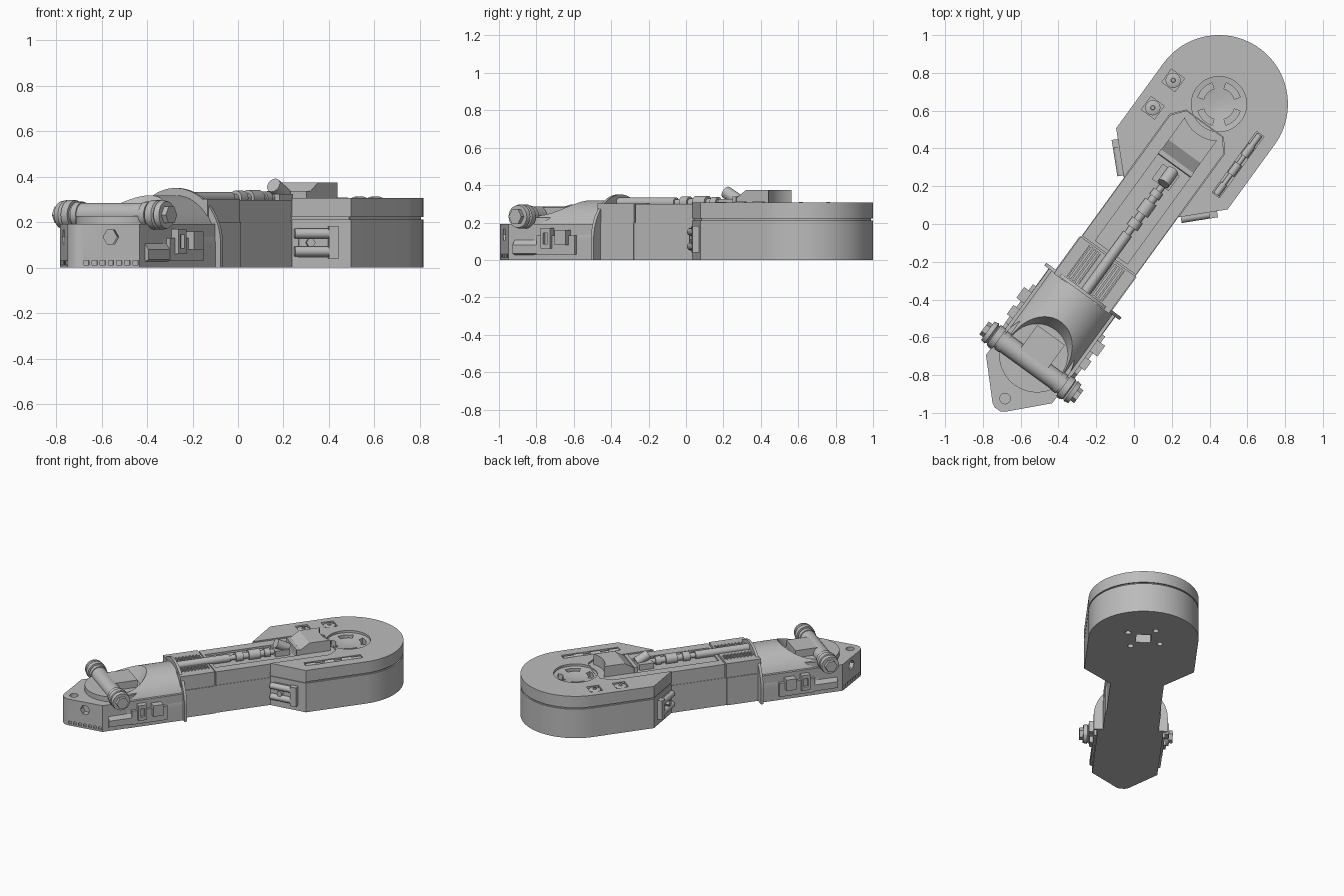
import bpy, bmesh, math
from mathutils import Matrix, Vector

cube = bpy.data.objects.get("Cube")
if cube:
    bpy.data.objects.remove(cube)

grey = bpy.data.materials.new("plain grey")
grey.use_nodes = True
grey.diffuse_color = (0.5, 0.5, 0.5, 1)
grey.node_tree.nodes["Principled BSDF"].inputs["Base Color"].default_value = (0.5, 0.5, 0.5, 1)

# Parts are built along the arm axis, with the large round end at the origin
PLACE = Matrix.Translation((0.45, 0.635, 0)) @ Matrix.Rotation(math.radians(54), 4, 'Z')
parts = []


def finish(name, bm):
    bmesh.ops.recalc_face_normals(bm, faces=bm.faces)
    me = bpy.data.meshes.new(name)
    bm.to_mesh(me)
    bm.free()
    ob = bpy.data.objects.new(name, me)
    bpy.context.collection.objects.link(ob)
    me.materials.append(grey)
    ob.matrix_world = PLACE
    parts.append(ob)
    return ob


def extrude(name, points, offset):
    bm = bmesh.new()
    face = bm.faces.new([bm.verts.new(p) for p in points])
    res = bmesh.ops.extrude_face_region(bm, geom=[face])
    moved = [g for g in res["geom"] if isinstance(g, bmesh.types.BMVert)]
    bmesh.ops.translate(bm, verts=moved, vec=offset)
    return finish(name, bm)


def prism(name, outline, z0, z1):
    return extrude(name, [(x, y, z0) for x, y in outline], (0, 0, z1 - z0))


def box(name, x0, x1, y0, y1, z0, z1):
    return prism(name, [(x0, y0), (x1, y0), (x1, y1), (x0, y1)], z0, z1)


def turned(name, start, axis, profile, sides=32):
    """Solid of revolution; profile gives (distance along axis, radius)."""
    rot = Vector(axis).to_track_quat('Z', 'Y')
    bm = bmesh.new()
    rings = []
    for d, r in profile:
        rings.append([bm.verts.new(Vector(start) + rot @ Vector(
            (r * math.cos(a), r * math.sin(a), d)))
            for a in (2 * math.pi * i / sides for i in range(sides))])
    for lo, hi in zip(rings, rings[1:]):
        for i in range(sides):
            j = (i + 1) % sides
            bm.faces.new((lo[i], lo[j], hi[j], hi[i]))
    bm.faces.new(rings[0])
    bm.faces.new(rings[-1])
    return finish(name, bm)


def rod(name, start, axis, length, r, sides=32):
    return turned(name, start, axis, [(0, r), (length, r)], sides)


def arc(cx, cy, r, a0, a1, n):
    steps = (math.radians(a0 + (a1 - a0) * i / n) for i in range(n + 1))
    return [(cx + r * math.cos(a), cy + r * math.sin(a)) for a in steps]


def cut(targets, cutters):
    for ob in targets:
        for c in cutters:
            mod = ob.modifiers.new("cut", 'BOOLEAN')
            mod.operation, mod.solver, mod.object = 'DIFFERENCE', 'EXACT', c
            with bpy.context.temp_override(object=ob, active_object=ob):
                bpy.ops.object.modifier_apply(modifier=mod.name)
    for c in cutters:
        parts.remove(c)
        bpy.data.objects.remove(c)


def head_outline(r):
    return arc(0, 0, r, -90, 90, 48) + [(-0.424, r), (-0.61, r - 0.185),
                                       (-0.61, 0.185 - r), (-0.424, -r)]


Z = (0, 0, 1)

# Large round end: base, seam and lid
head_base = prism("head_base", head_outline(0.365), 0, 0.212)
prism("head_seam", head_outline(0.355), 0.2, 0.23)
head_lid = prism("head_lid", head_outline(0.365), 0.222, 0.306)
cut([head_base], [rod("hole", (0.13 * math.cos(a), 0.13 * math.sin(a), -0.02), Z, 0.05, 0.02, 16)
                  for a in (0.6, 2.1, 3.8, 5.3)] + [box("hole", -0.05, 0.05, -0.05, 0.05, -0.02, 0.06)])

# Arm: main beam, upper beam with a shallow channel, wider rear section
box("arm_lower", -1.24, -0.5, -0.178, 0.178, 0, 0.2)
arm_shape = [(-0.99, -0.175), (-0.2, -0.175), (-0.13, -0.12), (-0.13, 0.12), (-0.2, 0.175), (-0.99, 0.175)]
cut([head_lid], [prism("pocket", [(x * 0.985, y * 1.02) for x, y in arm_shape], 0.24, 0.4)])
arm_upper = prism("arm_upper", arm_shape, 0.19, 0.298)
cut([arm_upper], [box("channel", -0.97, -0.3, -0.105, 0.105, 0.284, 0.4)])
box("arm_rear_lower", -1.24, -0.998, -0.185, 0.185, 0, 0.2)
arm_rear = box("arm_rear_upper", -1.24, -0.998, -0.18, 0.18, 0.196, 0.302)
cut([arm_rear], [box("vent", -1.21, -1.01, s * 0.04, s * 0.115, 0.28, 0.4) for s in (-1, 1)])
for s in (-1, 1):
    for k in range(4):
        y = s * (0.047 + 0.02 * k)
        box("vent_rib", -1.21, -1.01, y - 0.005, y + 0.005, 0.275, 0.302)

# Dished fan opening with four curved slots
cut([head_lid, arm_upper], [turned("dish", (0, 0, 0), Z, [(0.272, 0.03), (0.286, 0.115), (0.29, 0.146),
                                                        (0.4, 0.146)], 48)])
cut([head_lid, arm_upper], [prism("slot", arc(0, 0, 0.118, a - 27, a + 27, 10)
                                  + arc(0, 0, 0.085, a + 27, a - 27, 10), 0.245, 0.4)
                            for a in (-9, 81, 171, 261)])

# Square lid sockets with round studs, and the slot with a segmented rod
sockets = [(-0.041, 0.27), (-0.222, 0.272)]
cut([head_lid], [box("socket", x - 0.043, x + 0.043, y - 0.043, y + 0.043, 0.29, 0.4) for x, y in sockets]
    + [box("groove", -0.4, 0, -0.294, -0.246, 0.275, 0.4)])
for x, y in sockets:
    turned("socket_stud", (x, y, 0.28), Z, [(0, 0.04), (0.02, 0.04), (0.024, 0.03), (0.024, 0.012), (0.03, 0.01)], 24)
turned("lid_rod", (-0.395, -0.27, 0.291), (1, 0, 0),
       [(0, 0.018), (0.07, 0.018), (0.07, 0.012), (0.13, 0.012), (0.13, 0.021), (0.2, 0.021), (0.2, 0.012),
        (0.25, 0.012), (0.25, 0.021), (0.32, 0.021), (0.32, 0.016), (0.39, 0.016)], 20)

# Raised wedge block beside the fan
wedge = extrude("wedge_block", [(x, -0.105, z) for x, z in
                ((-0.41, 0.27), (-0.385, 0.325), (-0.31, 0.375), (-0.15, 0.375), (-0.15, 0.27))], (0, 0.21, 0))
cut([wedge], [rod("curve", (0, 0, 0.2), Z, 0.4, 0.195, 48)])
box("wedge_ridge", -0.4, -0.375, -0.108, 0.108, 0.27, 0.338)

# Piston running along the arm to a knuckle
turned("piston", (-1.23, -0.012, 0.306), (1, 0, 0),
       [(0, 0.027), (0.39, 0.027), (0.39, 0.018), (0.43, 0.018), (0.43, 0.033), (0.48, 0.033), (0.48, 0.022),
        (0.52, 0.022), (0.52, 0.036), (0.6, 0.036), (0.6, 0.022), (0.63, 0.022), (0.63, 0.03),
        (0.67, 0.03), (0.67, 0.018), (0.75, 0.018)], 24)
box("knuckle_base", -0.53, -0.43, -0.055, 0.055, 0.27, 0.325)
rod("knuckle_pin", (-0.43, -0.01, 0.318), (-0.75, 0, 0.4), 0.095, 0.033, 20)

# Clamps on the slanted faces of the large end
for s in (-1, 1):
    def at(t, out, z):
        q = math.sqrt(0.5)
        return (-0.517 + (t - out) * q, s * (0.271 + (t + out) * q), z)

    def plate(name, t0, t1, out, z0, z1):
        extrude(name, [at(t0, -0.02, z0), at(t1, -0.02, z0), at(t1, out, z0), at(t0, out, z0)], (0, 0, z1 - z0))
    along = Vector(at(1, 0, 0)) - Vector(at(0, 0, 0))
    for z in (0.072, 0.15):
        rod("clamp_bar", at(-0.12, 0.012, z), along, 0.16, 0.022, 20)
    plate("clamp_back", -0.1, 0.05, 0.008, 0.045, 0.175)
    plate("clamp_post", 0.03, 0.075, 0.034, 0.04, 0.18)
    rod("clamp_bolt", at(-0.05, 0, 0.11), Vector(at(0, 1, 0)) - Vector(at(0, 0, 0)), 0.032, 0.02, 6)

# Small end: nosed base plate with eye hole, face bolts and a row of foot slots
nose = [(-1.23, 0.215), (-1.8, 0.217), (-1.985, 0.04), (-1.997, 0.018),
        (-1.997, -0.018), (-1.985, -0.04), (-1.8, -0.217), (-1.23, -0.215)]
tip = prism("tip_base", nose, 0, 0.192)
holes = [rod("eye", (-1.927, 0, 0.1), Z, 0.2, 0.028, 24)]
for s in (-1, 1):
    a, b = Vector((-1.8, s * 0.217, 0)), Vector((-1.985, s * 0.04, 0))
    run = (b - a).normalized()
    out = Vector((run.y * s, -run.x * s, 0)) * -1
    if out.y * s < 0:
        out = -out
    mid = (a + b) / 2 + Vector((0, 0, 0.135))
    holes.append(rod("bolt_hole", mid - out * 0.04, out, 0.08, 0.035, 6))
    for k in range(7):
        p = a.lerp(b, (k + 0.5) / 7) + Vector((0, 0, 0.012))
        c = [p + run * i * 0.012 + out * j for i, j in ((-1, -0.012), (1, -0.012), (1, 0.012), (-1, 0.012))]
        holes.append(extrude("foot_slot", c, (0, 0, 0.02)))
cut([tip], holes)

# Arched cover and its thin flange
def arch(name, r, zc, x0, x1):
    outline = [(-r, 0)] + arc(0, zc, r, 180, 0, 40) + [(r, 0)]
    return extrude(name, [(x0, y, z) for y, z in outline], (x1 - x0, 0, 0))


arch("arch_flange", 0.246, 0.104, -1.235, -1.217)
cover = arch("arch_cover", 0.218, 0.1, -1.63, -1.23)
cut([cover], [turned("cone", (-1.64, 0, 0), Z, [(0.19, 0.14), (0.23, 0.165), (0.33, 0.222), (0.5, 0.222)], 64)])

# Turntable, mount and cross rod
rod("turntable", (-1.64, 0, 0.15), Z, 0.078, 0.2, 64)
box("rod_mount", -1.7, -1.512, -0.09, 0.09, 0.19, 0.28)
half = [(0, 0.053), (0.17, 0.053), (0.17, 0.058), (0.2, 0.058), (0.2, 0.052), (0.21, 0.052), (0.21, 0.065),
        (0.245, 0.065), (0.25, 0.055), (0.26, 0.065), (0.285, 0.06)]
for s in (-1, 1):
    turned("cross_rod", (-1.69, 0, 0.232), (0, s, 0), half)
    rod("rod_tip", (-1.69, s * 0.28, 0.232), (0, s, 0), 0.03, 0.042, 6)

    # Side fittings under the cross rod
    box("side_panel", -1.6, -1.35, s * 0.2, s * 0.236, 0.03, 0.13)
    fitting = box("side_fitting", -1.56, -1.5, s * 0.2, s * 0.255, 0.06, 0.17)
    cut([fitting], [box("notch", -1.545, -1.515, s * 0.235, s * 0.27, 0.085, 0.145)])
    box("side_block", -1.46, -1.39, s * 0.2, s * 0.265, 0.08, 0.16)
    extrude("side_wedge", [(-1.76, s * y, z) for y, z in ((0.2, 0.02), (0.235, 0.035), (0.235, 0.08), (0.2, 0.13))],
            (0.16, 0, 0))

# Smooth curved parts while keeping edges crisp
bpy.ops.object.select_all(action='DESELECT')
for ob in parts:
    ob.select_set(True)
bpy.context.view_layer.objects.active = parts[0]
bpy.ops.object.shade_smooth_by_angle(angle=math.radians(30))
